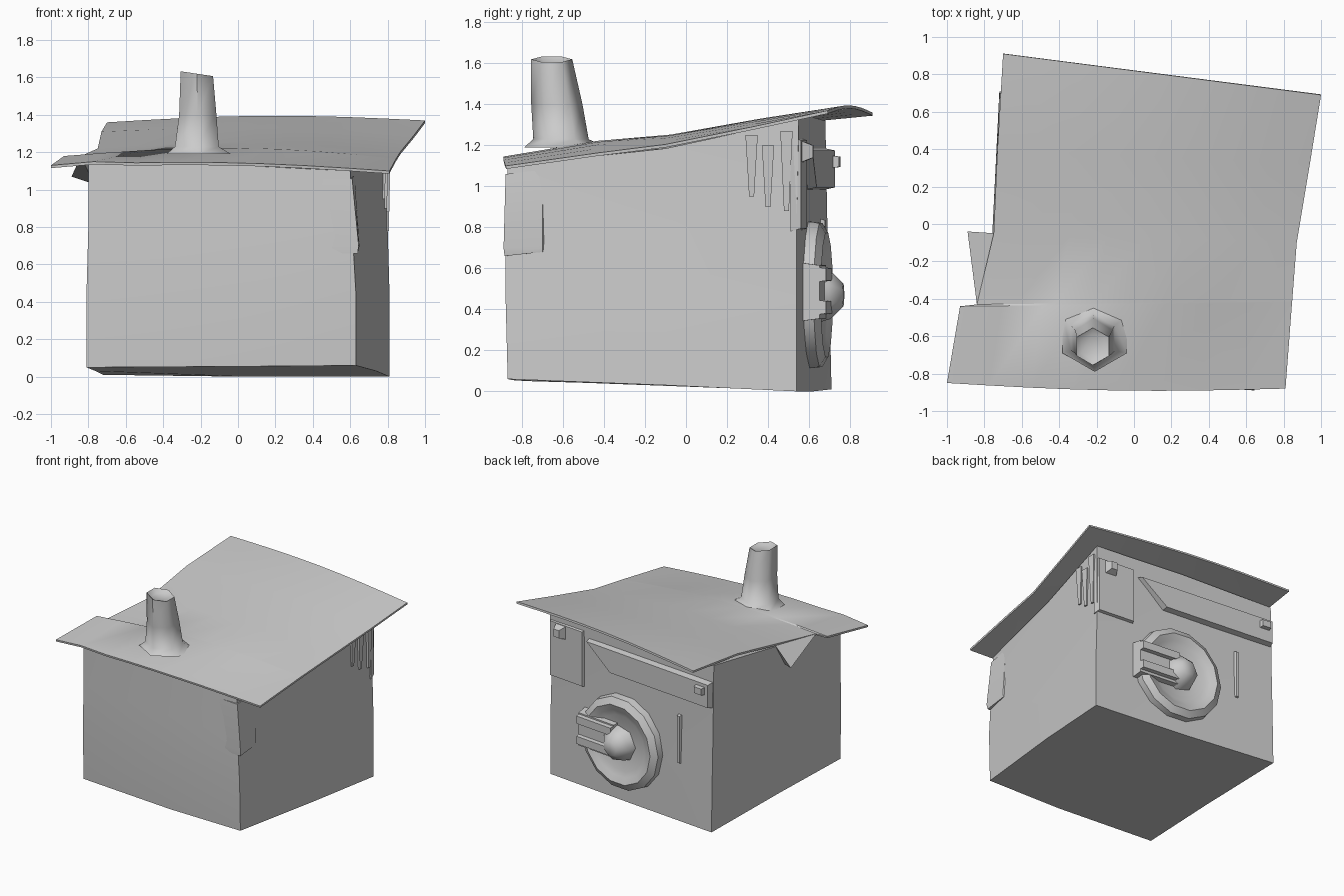
import bpy, bmesh, math
from mathutils import Vector

if "Cube" in bpy.data.objects:
    bpy.data.objects.remove(bpy.data.objects["Cube"])

grey = bpy.data.materials.new("plain_grey")
grey.diffuse_color = (0.6, 0.6, 0.6, 1)
grey.use_nodes = True
grey.node_tree.nodes["Principled BSDF"].inputs["Base Color"].default_value = grey.diffuse_color


def finish(bm, name, angle=35, recalc=True):
    if recalc:
        bmesh.ops.recalc_face_normals(bm, faces=bm.faces)
    me = bpy.data.meshes.new(name)
    bm.to_mesh(me)
    bm.free()
    me.materials.append(grey)
    ob = bpy.data.objects.new(name, me)
    bpy.context.collection.objects.link(ob)
    bpy.ops.object.select_all(action='DESELECT')
    ob.select_set(True)
    bpy.context.view_layer.objects.active = ob
    bpy.ops.object.shade_smooth_by_angle(angle=math.radians(angle))
    return ob


def loft(name, rings, caps=(True, True), angle=35):
    """Skin a list of closed rings with equal point counts."""
    bm = bmesh.new()
    vs = [[bm.verts.new(p) for p in r] for r in rings]
    n = len(rings[0])
    for a, b in zip(vs, vs[1:]):
        for i in range(n):
            j = (i + 1) % n
            bm.faces.new((a[i], a[j], b[j], b[i]))
    if caps[0]:
        bm.faces.new(vs[0])
    if caps[1]:
        bm.faces.new(vs[-1])
    return finish(bm, name, angle)


# Walls: crooked body, corners and side midpoints per ring, top sagging along the sides
loft("walls", [
    [(-.81, -.775, .05), (0, -.85, .055), (.63, -.87, .06), (.74, -.1, .03),
     (.81, .54, 0), (.05, .62, 0), (-.72, .71, .01), (-.76, -.1, .03)],
    [(-.81, -.785, .45), (0, -.88, .45), (.63, -.88, .45), (.73, -.1, .45),
     (.81, .54, .45), (.05, .615, .45), (-.72, .70, .45), (-.76, -.1, .45)],
    [(-.80, -.79, .8), (0, -.87, .8), (.61, -.88, .8), (.72, -.1, .8),
     (.80, .54, .8), (.05, .61, .8), (-.72, .69, .8), (-.76, -.1, .8)],
    [(-.80, -.79, 1.14), (0, -.87, 1.13), (.60, -.87, 1.10), (.72, -.1, 1.185),
     (.81, .55, 1.325), (.05, .61, 1.34), (-.72, .68, 1.32), (-.75, -.1, 1.19)]])

# Roof: warped thin sheet, lofted across left and right eaves (left, right, mid rise, mid y shift)
rows = [((-1, -.85, 1.13), (.81, -.88, 1.10), .03, -.025),
        ((-.93, -.44, 1.18), (.845, -.42, 1.165), .05, 0),
        ((-.84, -.43, 1.18), (.846, -.41, 1.166), .05, 0),
        ((-.75, -.05, 1.22), (.87, -.10, 1.205), .04, 0),
        ((-.73, .40, 1.31), (.94, .32, 1.29), .03, 0),
        ((-.70, .91, 1.36), (1.0, .69, 1.37), .03, 0)]
bm = bmesh.new()
N = 8
grid = []
for l, r, rise, shift in rows:
    line = []
    for i in range(N + 1):
        t = i / N
        s = math.sin(math.pi * t)
        line.append(bm.verts.new(Vector(l).lerp(Vector(r), t) + Vector((0, shift * s, rise * s))))
    grid.append(line)
grid[0][1].co.z += .012
for a, b in zip(grid, grid[1:]):
    for i in range(N):
        bm.faces.new((a[i], a[i + 1], b[i + 1], b[i]))
roof = finish(bm, "roof", recalc=False)
mod = roof.modifiers.new("thickness", 'SOLIDIFY')
mod.thickness = .015
mod.offset = -1
mod = roof.modifiers.new("crisp_rim", 'EDGE_SPLIT')
mod.split_angle = math.radians(30)

# Torn eave drooping on the left side
P = [(-.84, -.43, 1.18), (-.74, -.05, 1.215), (-.89, -.04, 1.07), (-.77, -.14, 1.03)]
bm = bmesh.new()
v = [bm.verts.new(p) for p in P]
for f in ((0, 1, 2), (0, 2, 3), (1, 2, 3), (0, 1, 3)):
    bm.faces.new([v[i] for i in f])
finish(bm, "drooping_eave", 20)


# Chimney: flared hexagonal stack with a shallow hollow top
def hexagon(cx, cy, z, rx, ry, tilt=0):
    return [(cx + rx * math.cos(a), cy + ry * math.sin(a), z + tilt * math.cos(a))
            for a in (math.radians(30 + 60 * k) for k in range(6))]


loft("chimney", [
    hexagon(-.21, -.59, 1.19, .20, .20),
    hexagon(-.22, -.61, 1.23, .135, .135),
    hexagon(-.215, -.63, 1.40, .115, .125),
    hexagon(-.22, -.655, 1.62, .10, .10, -.015),
    hexagon(-.22, -.655, 1.60, .07, .07)], angle=62)


# Back wall frame: u along the wall from its right corner, out = away from the wall
ORIGIN = Vector((.81, .54, 0))
ALONG = Vector((-1.54, .15, 0)).normalized()
OUT = Vector((.15, 1.54, 0)).normalized()


def back(u, out, z):
    return ORIGIN + ALONG * u + OUT * out + Vector((0, 0, z))


def slab(name, u0, u1, z0, z1, depth, taper=.015, slant=0):
    """Board on the back wall; slant pulls its lower first corner inward."""
    s = u0 + slant
    loft(name, [[back(s, -.03, z0), back(u1, -.03, z0), back(u1, -.03, z1), back(u0, -.03, z1)],
                [back(s + taper, depth, z0 + taper), back(u1 - taper, depth, z0 + taper),
                 back(u1 - taper, depth, z1 - taper), back(u0 + taper, depth, z1 - taper)]])


def disc(name, profile, n, uc=.70, zc=.47):
    rings = [[back(uc + r * math.cos(2 * math.pi * k / n), o, zc + r * math.sin(2 * math.pi * k / n))
              for k in range(n)] for r, o in profile]
    loft(name, rings, angle=50)


# Round wheel with raised rim, hub and a barred panel on one side
disc("wheel_rim", [(.37, -.03), (.36, .05), (.31, .08), (.26, .06), (.22, .04)], 14)
disc("wheel_hub", [(.15, .0), (.12, .10), (.06, .16)], 7)
slab("wheel_panel", .32, .68, .34, .63, .08)
for i, z in enumerate((.36, .52)):
    slab(f"wheel_bar_{i + 1}", .32, .68, z, z + .10, .11, .02)

# Back boards: upper beam with a slanted end, corner strip, batten and small blocks
slab("upper_beam", .36, 1.535, .98, 1.19, .04, slant=.22)
slab("corner_board", .0, .33, .78, 1.24, .02)
slab("batten", 1.20, 1.25, .45, .85, .02)
slab("beam_block", 1.40, 1.50, 1.08, 1.16, .07)
slab("corner_knob", .05, .18, 1.10, 1.24, .07, .04)

# Overhanging ledge wrapping the front right corner
loft("front_corner_ledge", [
    [(.22, -.86, .66), (.64, -.885, .66), (.645, -.70, .68), (.5, -.60, .68)],
    [(.22, -.86, .69), (.645, -.89, .70), (.65, -.70, .70), (.5, -.60, .70)],
    [(.30, -.86, 1.06), (.61, -.88, 1.06), (.625, -.70, 1.08), (.5, -.60, 1.08)]])

# Splintered strips hanging on the right wall
for i, (y, z0, z1) in enumerate([(.32, .95, 1.25), (.40, .90, 1.2), (.49, .88, 1.27)]):
    x = .72 + (y + .1) * .14
    loft(f"splinter_{i + 1}", [
        [(x - .03, y - .012, z0), (x + .006, y - .012, z0), (x + .006, y + .012, z0), (x - .03, y + .012, z0)],
        [(x - .03, y - .03, z1), (x + .015, y - .03, z1), (x + .015, y + .03, z1), (x - .03, y + .03, z1)]])
